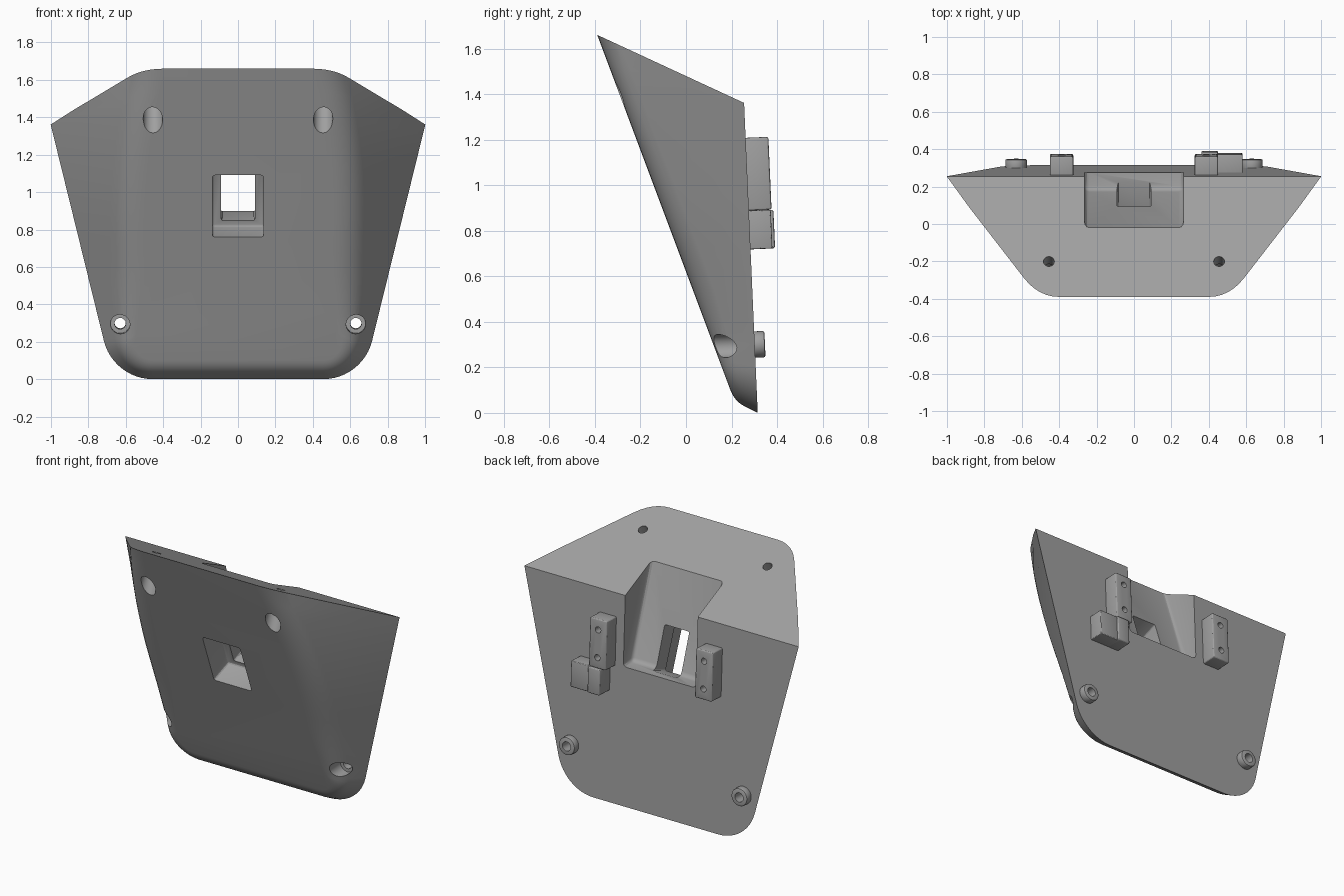
import bpy, bmesh
from math import sin, cos, pi, atan
from mathutils import Vector, Euler

cube = bpy.data.objects.get("Cube")
if cube:
    bpy.data.objects.remove(cube)

grey = bpy.data.materials.new("plain grey")
grey.use_nodes = True
GREY = (0.35, 0.35, 0.35, 1)
grey.diffuse_color = GREY
grey.node_tree.nodes["Principled BSDF"].inputs["Base Color"].default_value = GREY

FRONT_TILT = atan(0.375)
BACK_TILT = 0.044
TOP_NORMAL = Vector((0, 0.42, 0.907))


def back_y(z):
    return 0.315 - BACK_TILT * z


def front_y(z):
    return 0.2325 - 0.375 * z


def finish(name, bm):
    bmesh.ops.recalc_face_normals(bm, faces=bm.faces)
    mesh = bpy.data.meshes.new(name)
    bm.to_mesh(mesh)
    bm.free()
    obj = bpy.data.objects.new(name, mesh)
    bpy.context.collection.objects.link(obj)
    mesh.materials.append(grey)
    return obj


def soften(bm, width):
    if width:
        bmesh.ops.bevel(bm, geom=bm.edges[:], offset=width, segments=3,
                        affect='EDGES', profile=0.5)


def box(name, centre, size, tilt=0, bevel=0):
    bm = bmesh.new()
    bmesh.ops.create_cube(bm, size=1)
    bmesh.ops.scale(bm, vec=size, verts=bm.verts)
    soften(bm, bevel)
    obj = finish(name, bm)
    obj.location = centre
    obj.rotation_euler = (tilt, 0, 0)
    return obj


def rod(name, start, direction, radius, length, bevel=0):
    bm = bmesh.new()
    bmesh.ops.create_cone(bm, cap_ends=True, segments=32, radius1=radius,
                          radius2=radius, depth=length)
    if bevel:
        rims = [e for e in bm.edges if abs(e.verts[0].co.z - e.verts[1].co.z) < 1e-5]
        bmesh.ops.bevel(bm, geom=rims, offset=bevel, segments=2, affect='EDGES', profile=0.5)
    obj = finish(name, bm)
    axis = Vector(direction).normalized()
    obj.location = Vector(start) + axis * length / 2
    obj.rotation_euler = axis.to_track_quat('Z', 'Y').to_euler()
    return obj


def cut(target, cutters):
    for c in cutters:
        mod = target.modifiers.new("cut", 'BOOLEAN')
        mod.operation, mod.solver, mod.object = 'DIFFERENCE', 'EXACT', c
    bpy.context.view_layer.update()
    deps = bpy.context.evaluated_depsgraph_get()
    mesh = bpy.data.meshes.new_from_object(target.evaluated_get(deps))
    target.modifiers.clear()
    target.data = mesh
    for c in cutters:
        bpy.data.objects.remove(c)


def back_outline():
    """Half outline of the back as (x, z, normal x, normal z), bottom to top."""
    slope = atan(0.246)
    pts = []
    for i in range(13):
        a = -pi / 2 + (pi / 2 - slope) * i / 12
        pts.append((0.455 + 0.27 * cos(a), 0.27 + 0.27 * sin(a), cos(a), sin(a)))
    x, z, nx, nz = pts[-1]
    for i in range(1, 19):
        h = 0.1 * i
        pts.append((x + 0.246 * h, z + h, nx, nz))
    return pts


def rib(x, z, nx, nz):
    """Drafted wall from the back outline to the front, with a rounded edge."""
    high = min(1, max(0, (z - 0.75) / 0.76))
    draft = 0.5 + 0.18 * min(1, z / 0.25) + 0.18 * high ** 1.5
    depth = (back_y(z) - front_y(z)) / (1 + 0.375 * draft * nz)
    start = Vector((x, back_y(z), z))
    edge = start + depth * Vector((-draft * nx, -1, -draft * nz))
    r = 0.05 + 0.07 * min(1, z / 0.5)
    side = edge + (start - edge) * min(0.8, r / (start - edge).length)
    iz = edge.z - r * nz
    inner = Vector((edge.x - r * nx, front_y(iz), iz))
    curve = [side.lerp(edge, t / 6).lerp(edge.lerp(inner, t / 6), t / 6) for t in range(7)]
    return [start] + curve


# Wedge body: drafted shell, trimmed by the sloping top
half = [rib(*p) for p in back_outline()]
mirror = [[Vector((-v.x, v.y, v.z)) for v in r] for r in half]
bm = bmesh.new()
rows = [[bm.verts.new(v) for v in r] for r in mirror[::-1] + half]
for a, b in zip(rows, rows[1:]):
    for i in range(len(a) - 1):
        bm.faces.new((a[i], b[i], b[i + 1], a[i + 1]))
bm.faces.new([r[0] for r in rows])
bm.faces.new([r[-1] for r in rows])
bm.faces.new(rows[0] + rows[-1][::-1])
trim = bmesh.ops.bisect_plane(bm, geom=bm.verts[:] + bm.edges[:] + bm.faces[:],
                              plane_co=(0, -0.39, 1.66), plane_no=TOP_NORMAL, clear_outer=True)
bmesh.ops.edgeloop_fill(bm, edges=[g for g in trim["geom_cut"] if isinstance(g, bmesh.types.BMEdge)])
body = finish("wedge_body", bm)

# Rear pocket, open at the top and back
bm = bmesh.new()
profile = [(0.18, 0.9), (-0.159, 1.9), (0.6, 1.9), (0.6, 0.9)]
face = bm.faces.new([bm.verts.new((-0.265, y, z)) for y, z in profile])
grown = bmesh.ops.extrude_face_region(bm, geom=[face])
bmesh.ops.translate(bm, vec=(0.53, 0, 0),
                    verts=[g for g in grown["geom"] if isinstance(g, bmesh.types.BMVert)])
bmesh.ops.recalc_face_normals(bm, faces=bm.faces)
soften(bm, 0.025)
cutters = [finish("pocket_cutter", bm)]

# Stepped window through the front
frame = Euler((FRONT_TILT, 0, 0)).to_matrix()
middle = Vector((0, front_y(0.925), 0.925))
cutters.append(box("window_cutter", middle + frame @ Vector((0, 0.03, 0)),
                   (0.275, 0.26, 0.353), FRONT_TILT, 0.015))
cutters.append(box("window_throat_cutter", middle + frame @ Vector((0, 0.2, 0)),
                   (0.18, 0.36, 0.285), FRONT_TILT, 0.012))

back_axis = Vector((0, 1, BACK_TILT))
for s in (-1, 1):
    # Upper screw holes, square to the top
    seat = Vector((s * 0.455, front_y(1.385), 1.385))
    cutters.append(rod("counterbore", seat - TOP_NORMAL * 0.15, TOP_NORMAL, 0.052, 0.26))
    cutters.append(rod("screw_hole", seat, TOP_NORMAL, 0.029, 0.35))
    # Lower screw holes, square to the back
    low = Vector((s * 0.63, back_y(0.3), 0.3))
    cutters.append(rod("counterbore", low - back_axis * 0.5, back_axis, 0.052, 0.44))
    cutters.append(rod("screw_hole", low - back_axis * 0.2, back_axis, 0.03, 0.4))
cut(body, cutters)
parts = [body]

for s, label in ((-1, "right"), (1, "left")):
    # Hollow screw pillar
    low = Vector((s * 0.63, back_y(0.3), 0.3))
    pillar = rod(label + "_pillar", low - back_axis * 0.01, back_axis, 0.058, 0.055, 0.008)
    cut(pillar, [rod("pillar_hole", low - back_axis * 0.1, back_axis, 0.03, 0.3)])
    # Mounting block with two screw holes
    z = 1.05
    block = box(label + "_mounting_block", (s * 0.387, back_y(z) + 0.045, z),
                (0.125, 0.11, 0.32), BACK_TILT, 0.01)
    holes = [rod("block_hole", (s * 0.387, back_y(h) + 0.03, h), back_axis, 0.02, 0.2)
             for h in (0.96, 1.14)]
    cut(block, holes)
    parts += [pillar, block]

# Clip under the left mounting block
z = 0.805
parts.append(box("clip_body", (0.51, back_y(z) + 0.043, z), (0.14, 0.106, 0.17), BACK_TILT, 0.006))
parts.append(box("clip_catch", (0.405, back_y(z) + 0.049, z), (0.09, 0.118, 0.17), BACK_TILT, 0.01))

bpy.ops.object.select_all(action='DESELECT')
for obj in parts:
    obj.select_set(True)
bpy.context.view_layer.objects.active = body
bpy.ops.object.shade_smooth_by_angle(angle=0.5)
